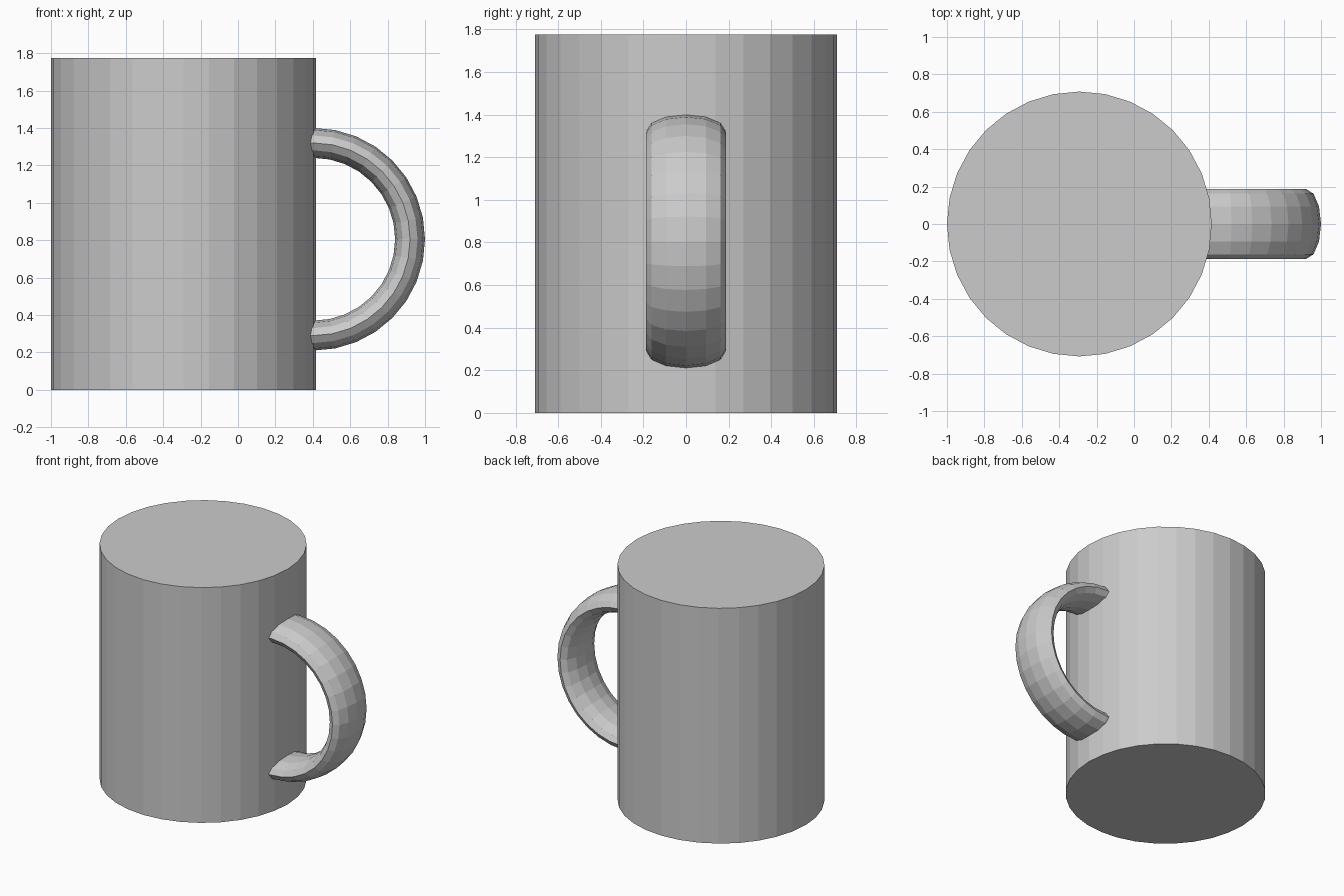
import bpy, bmesh
from math import sin, cos, pi

if "Cube" in bpy.data.objects:
    bpy.data.objects.remove(bpy.data.objects["Cube"])

CX, RADIUS, HEIGHT = -0.292, 0.708, 1.775        # body
HX, HZ, RING = 0.405, 0.805, 0.515               # handle centre and ring radius
HALF_THICK, HALF_WIDTH = 0.08, 0.187             # oval handle section
STEP, SIDES = pi / 16, 12

# Solid cylindrical body
bpy.ops.mesh.primitive_cylinder_add(vertices=32, radius=RADIUS, depth=HEIGHT,
                                    location=(CX, 0, HEIGHT / 2))
bpy.context.object.name = "mug_body"

# Handle: oval section swept round just over half a ring, ends buried in the body
bm = bmesh.new()
rings = []
for i in range(-9, 10):
    a = i * STEP
    ring = []
    for k in range(SIDES):
        t = 2 * pi * k / SIDES
        r = RING + HALF_THICK * sin(t)
        ring.append(bm.verts.new((HX + r * cos(a), HALF_WIDTH * cos(t), HZ + r * sin(a))))
    rings.append(ring)
for r0, r1 in zip(rings, rings[1:]):
    for k in range(SIDES):
        n = (k + 1) % SIDES
        bm.faces.new((r0[k], r0[n], r1[n], r1[k]))
bm.faces.new(rings[0])
bm.faces.new(rings[-1])
bmesh.ops.recalc_face_normals(bm, faces=bm.faces)
mesh = bpy.data.meshes.new("handle")
bm.to_mesh(mesh)
bm.free()
bpy.context.collection.objects.link(bpy.data.objects.new("handle", mesh))
